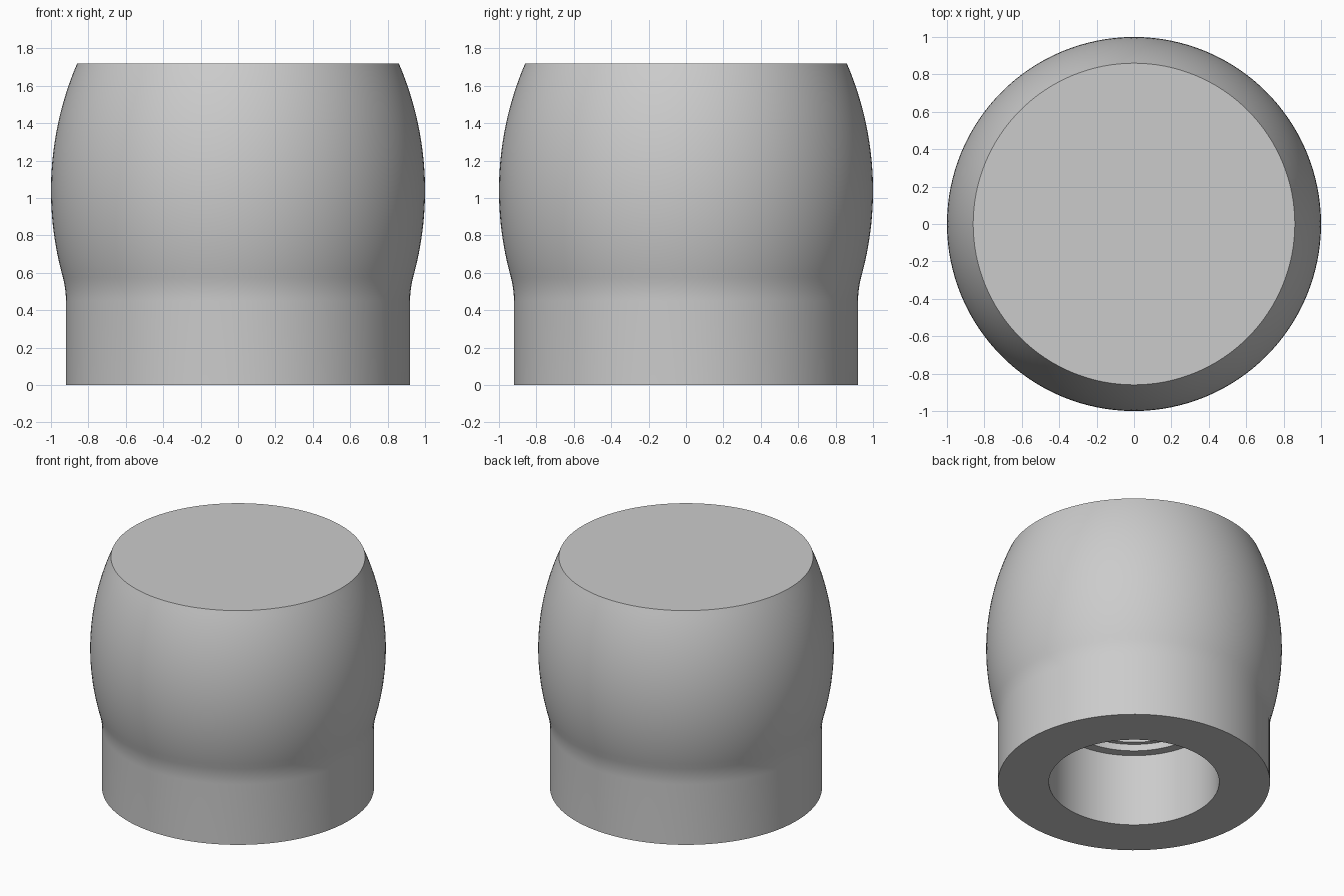
import bpy, bmesh, math
from mathutils import Vector

cube = bpy.data.objects.get("Cube")
if cube:
    bpy.data.objects.remove(cube, do_unlink=True)

SEGMENTS = 128

# Plain grey material
grey = bpy.data.materials.new("plain_grey")
grey.use_nodes = True
colour = (0.6, 0.6, 0.6, 1)
grey.diffuse_color = colour
grey.node_tree.nodes["Principled BSDF"].inputs["Base Color"].default_value = colour


def bulge(z, widest=1.04, radius=1.72):
    """Radius of the barrel-shaped grip at height z."""
    return 1 - radius + math.sqrt(radius ** 2 - (z - widest) ** 2)


def lathe(name, profile):
    """Turn a closed (radius, height) profile about the z axis."""
    bm = bmesh.new()
    verts = [bm.verts.new((r, 0, z)) for r, z in profile]
    edges = [bm.edges.new(pair) for pair in zip(verts, verts[1:])]
    bmesh.ops.spin(bm, geom=verts + edges, cent=Vector(), axis=(0, 0, 1),
                   angle=math.tau, steps=SEGMENTS, use_merge=True)
    bmesh.ops.remove_doubles(bm, verts=bm.verts, dist=1e-4)
    bmesh.ops.recalc_face_normals(bm, faces=bm.faces)
    mesh = bpy.data.meshes.new(name)
    bm.to_mesh(mesh)
    bm.free()
    mesh.materials.append(grey)
    obj = bpy.data.objects.new(name, mesh)
    bpy.context.collection.objects.link(obj)
    bpy.ops.object.select_all(action='DESELECT')
    obj.select_set(True)
    bpy.context.view_layer.objects.active = obj
    bpy.ops.object.shade_smooth_by_angle(angle=math.radians(20))
    return obj


# Stepped blind bore, from its closed end down to the mouth
bore = [(0, 1.2), (0.48, 1.2), (0.48, 0.59), (0.51, 0.59),
        (0.51, 0.54), (0.576, 0.54), (0.576, 0)]

# Straight collar with a soft blend into the grip
collar = [(0.92, 0)]
collar += [(0.92 + 0.016 * t * t, 0.45 + 0.125 * t)
           for t in (i / 6 for i in range(7))]

# Barrel-shaped grip and flat top
low, top, steps = 0.575, 1.72, 28
heights = [low + (top - low) * i / steps for i in range(1, steps + 1)]
grip = [(bulge(z), z) for z in heights] + [(0, top)]

lathe("knob_body", bore + collar + grip)
